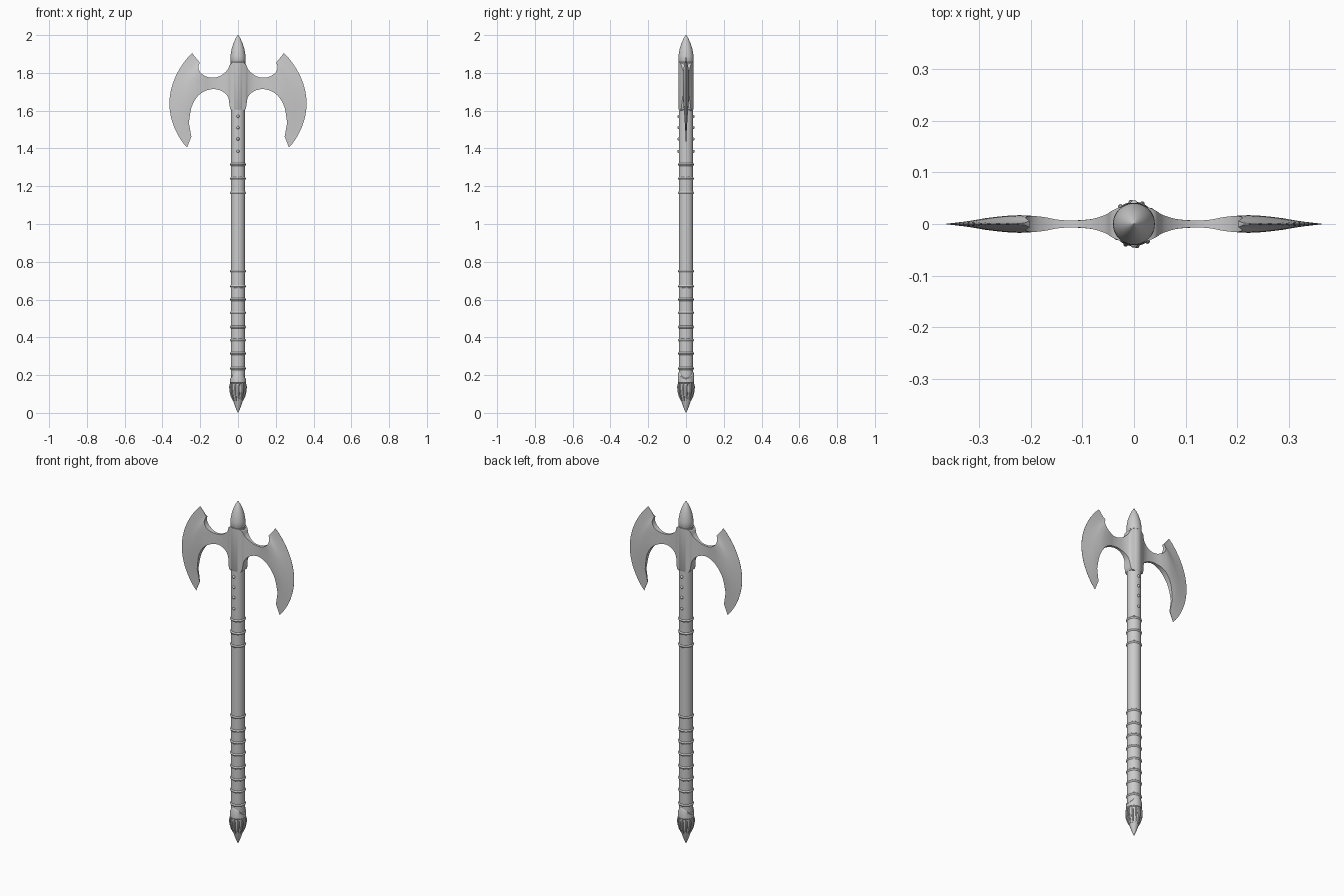
import bpy, bmesh, math
from mathutils import Vector

if "Cube" in bpy.data.objects:
    bpy.data.objects.remove(bpy.data.objects["Cube"])


def finish(name, bm, angle=35):
    bmesh.ops.recalc_face_normals(bm, faces=bm.faces)
    me = bpy.data.meshes.new(name)
    bm.to_mesh(me)
    bm.free()
    ob = bpy.data.objects.new(name, me)
    bpy.context.collection.objects.link(ob)
    bpy.ops.object.select_all(action='DESELECT')
    ob.select_set(True)
    bpy.context.view_layer.objects.active = ob
    bpy.ops.object.shade_smooth_by_angle(angle=math.radians(angle))
    return ob


def lathe(name, profile, n=32):
    """Revolve (radius, z[, saddle wave]) points around z."""
    bm = bmesh.new()
    rings = []
    for p in profile:
        r, z, wave = (*p, 0)[:3]
        rings.append([bm.verts.new((r * math.cos(a), r * math.sin(a), z - wave * math.cos(2 * a)))
                      for a in (2 * math.pi * i / n for i in range(n))])
    for lo, hi in zip(rings, rings[1:]):
        for i in range(n):
            j = (i + 1) % n
            bm.faces.new((lo[i], lo[j], hi[j], hi[i]))
    bm.faces.new(rings[0])
    bm.faces.new(rings[-1])
    return finish(name, bm)


def spline(p, i, t):
    """Catmull-Rom step between rows i and i+1."""
    a, b, c, d = (Vector(p[max(0, min(len(p) - 1, k))]) for k in (i - 1, i, i + 1, i + 2))
    return (b * 2 + (c - a) * t + (a * 2 - b * 5 + c * 4 - d) * t * t
            + (b * 3 - a - c * 3 + d) * t ** 3) / 2


# Shaft, head socket, spike and pommel
lathe("shaft", [(.038, .15), (.038, 1.62)])
lathe("head_socket", [(.038, 1.605), (.041, 1.61), (.041, 1.855), (.037, 1.86)])
lathe("top_spike", [(.037, 1.853), (.041, 1.86), (.04, 1.89), (.034, 1.925),
                    (.025, 1.955), (.013, 1.982), (.001, 2.0)])
lathe("pommel_collar", [(.038, .155), (.043, .16), (.042, .195, .015), (.037, .203, .017)])
lathe("pommel", [(.039, .165), (.039, .125), (.035, .095), (.026, .066), (.014, .03), (.001, 0)])

# Raised rings along the grip
for k, z in enumerate((.235, .315, .385, .455, .53, .6, .67, .75, 1.165, 1.24, 1.315)):
    lathe(f"grip_ring_{k + 1}", [(.036, z - .009), (.040, z - .006), (.042, z),
                                 (.040, z + .006), (.036, z + .009)])

# Tapered ridges around the pommel
path = [(.040, .158, .003), (.0425, .14, .005), (.041, .115, .005), (.034, .085, .004), (.026, .064, .001)]
for k in range(12):
    a = math.radians(8 + 30 * k)
    out, side = Vector((math.cos(a), math.sin(a), 0)), Vector((-math.sin(a), math.cos(a), 0))
    bm = bmesh.new()
    rows = [[bm.verts.new(out * (r + w * math.cos(q)) + side * w * math.sin(q) + Vector((0, 0, z)))
             for q in (math.pi * i / 4 for i in range(8))] for r, z, w in path]
    for lo, hi in zip(rows, rows[1:]):
        for i in range(8):
            bm.faces.new((lo[i], lo[(i + 1) % 8], hi[(i + 1) % 8], hi[i]))
    bm.faces.new(rows[0])
    bm.faces.new(rows[-1])
    finish(f"pommel_ridge_{k + 1}", bm)

# Studs on the front and back of the shaft
for s in (-1, 1):
    for k, z in enumerate((1.385, 1.45, 1.51, 1.57)):
        bm = bmesh.new()
        bmesh.ops.create_uvsphere(bm, u_segments=12, v_segments=8, radius=.008)
        bmesh.ops.translate(bm, verts=bm.verts, vec=(0, s * .038, z))
        finish(f"{'front' if s < 0 else 'back'}_stud_{k + 1}", bm)

# Blade rows from socket to edge: upper x, z, lower x, z, outward bulge, half thickness
rows = [(.022, 1.857, .022, 1.60, 0, .035),
        (.042, 1.845, .041, 1.61, 0, .026),
        (.055, 1.817, .052, 1.67, 0, .018),
        (.080, 1.793, .080, 1.70, 0, .010),
        (.110, 1.778, .115, 1.713, 0, .007),
        (.145, 1.775, .148, 1.712, 0, .008),
        (.175, 1.784, .187, 1.698, .004, .014),
        (.200, 1.803, .220, 1.668, .012, .017),
        (.210, 1.830, .247, 1.615, .025, .015),
        (.202, 1.855, .260, 1.535, .055, .011),
        (.212, 1.866, .247, 1.463, .095, .005),
        (.243, 1.905, .270, 1.405, .106, .0006)]
fine = [spline(rows[:10], i, t / 4) for i in range(9) for t in range(4)]
fine += [Vector(r) for r in rows[9:]]

N = 24
bm = bmesh.new()
grids = {}
for s in (-1, 1):
    grids[s] = []
    for ux, uz, lx, lz, bulge, th in fine:
        line = []
        for k in range(N + 1):
            t = k / N
            x = ux + (lx - ux) * t + bulge * (4 * t * (1 - t)) ** .93
            z = uz + (lz - uz) * t
            # horns get thinner towards their points
            y = th * (1 - min(.6, bulge * 8) * abs(2 * t - 1) ** 3)
            line.append(bm.verts.new((x, s * y, z)))
        grids[s].append(line)
    g = grids[s]
    for a, b in zip(g, g[1:]):
        for k in range(N):
            bm.faces.new((a[k], a[k + 1], b[k + 1], b[k]))
f, b = grids[-1], grids[1]
for i in range(len(fine) - 1):
    for k in (0, N):
        bm.faces.new((f[i][k], f[i + 1][k], b[i + 1][k], b[i][k]))
for k in range(N):
    for i in (0, -1):
        bm.faces.new((f[i][k], f[i][k + 1], b[i][k + 1], b[i][k]))
blades = finish("double_blades", bm, 30)
blades.modifiers.new("mirror", 'MIRROR').use_clip = True
